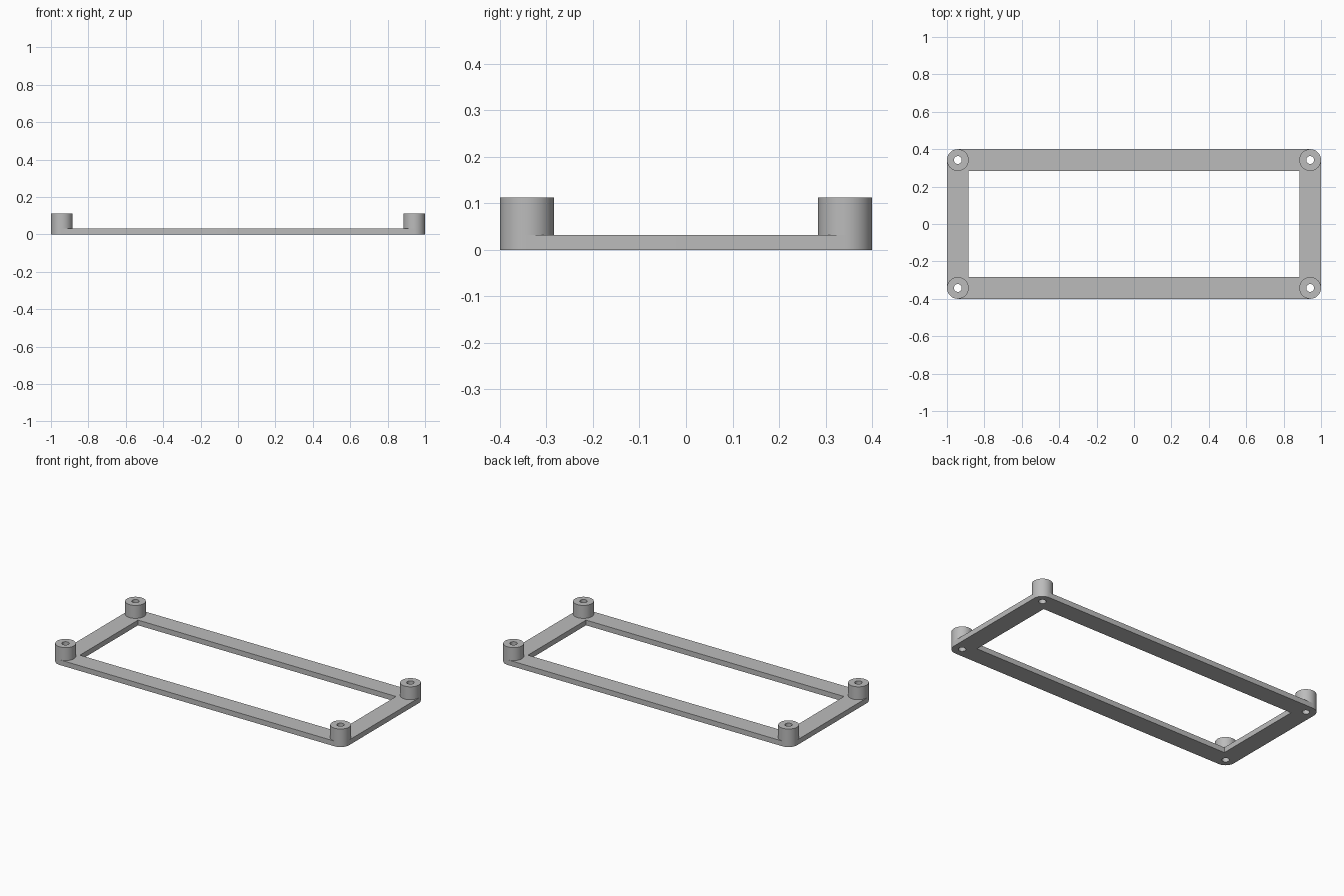
import bpy
import bmesh
from math import cos, sin, pi

cube = bpy.data.objects.get("Cube")
if cube:
    bpy.data.objects.remove(cube, do_unlink=True)

POST_X, POST_Y = 0.942, 0.342   # post centres
POST_R, HOLE_R = 0.058, 0.021
BASE_H, TOP_H = 0.032, 0.112
SEGMENTS = 48
CORNERS = [(1, 1), (-1, 1), (-1, -1), (1, -1)]

grey = bpy.data.materials.new("plain grey")
grey.use_nodes = True
GREY = (0.5, 0.5, 0.5, 1)
grey.diffuse_color = GREY
grey.node_tree.nodes["Principled BSDF"].inputs["Base Color"].default_value = GREY


def arc(cx, cy, r, start=0, sweep=2 * pi, n=SEGMENTS, closed=True):
    count = n if closed else n + 1
    return [(cx + r * cos(start + sweep * i / n), cy + r * sin(start + sweep * i / n))
            for i in range(count)]


def extruded(name, loops, z0, z1):
    """Fill the nested outlines and extrude them from z0 to z1."""
    curve = bpy.data.curves.new(name + "_outline", 'CURVE')
    curve.dimensions = '2D'
    curve.fill_mode = 'BOTH'
    curve.extrude = (z1 - z0) / 2
    for loop in loops:
        spline = curve.splines.new('POLY')
        spline.points.add(len(loop) - 1)
        for point, (x, y) in zip(spline.points, loop):
            point.co = (x, y, 0, 1)
        spline.use_cyclic_u = True
    helper = bpy.data.objects.new(name + "_helper", curve)
    bpy.context.collection.objects.link(helper)
    graph = bpy.context.evaluated_depsgraph_get()
    mesh = bpy.data.meshes.new_from_object(helper.evaluated_get(graph))
    bpy.data.objects.remove(helper, do_unlink=True)

    # Weld the caps to the walls
    bm = bmesh.new()
    bm.from_mesh(mesh)
    bmesh.ops.translate(bm, verts=bm.verts, vec=(0, 0, (z0 + z1) / 2))
    bmesh.ops.remove_doubles(bm, verts=bm.verts, dist=0.0001)
    bmesh.ops.recalc_face_normals(bm, faces=bm.faces)
    bm.to_mesh(mesh)
    bm.free()

    mesh.name = name
    mesh.materials.clear()
    mesh.materials.append(grey)
    obj = bpy.data.objects.new(name, mesh)
    bpy.context.collection.objects.link(obj)
    bpy.ops.object.select_all(action='DESELECT')
    obj.select_set(True)
    bpy.context.view_layer.objects.active = obj
    bpy.ops.object.shade_smooth_by_angle()
    return obj


# Flat frame with rounded corners, a rectangular opening and screw holes
outline = []
for i, (sx, sy) in enumerate(CORNERS):
    outline += arc(sx * POST_X, sy * POST_Y, POST_R, i * pi / 2, pi / 2, SEGMENTS // 4, False)
opening = [(sx * (POST_X - POST_R), sy * (POST_Y - POST_R)) for sx, sy in CORNERS]
holes = [arc(sx * POST_X, sy * POST_Y, HOLE_R) for sx, sy in CORNERS]
extruded("frame", [outline, opening] + holes, 0, BASE_H)

# Hollow post on each corner
for sx, sy in CORNERS:
    name = ("back" if sy > 0 else "front") + ("_left" if sx > 0 else "_right") + "_post"
    x, y = sx * POST_X, sy * POST_Y
    extruded(name, [arc(x, y, POST_R), arc(x, y, HOLE_R)], BASE_H, TOP_H)
